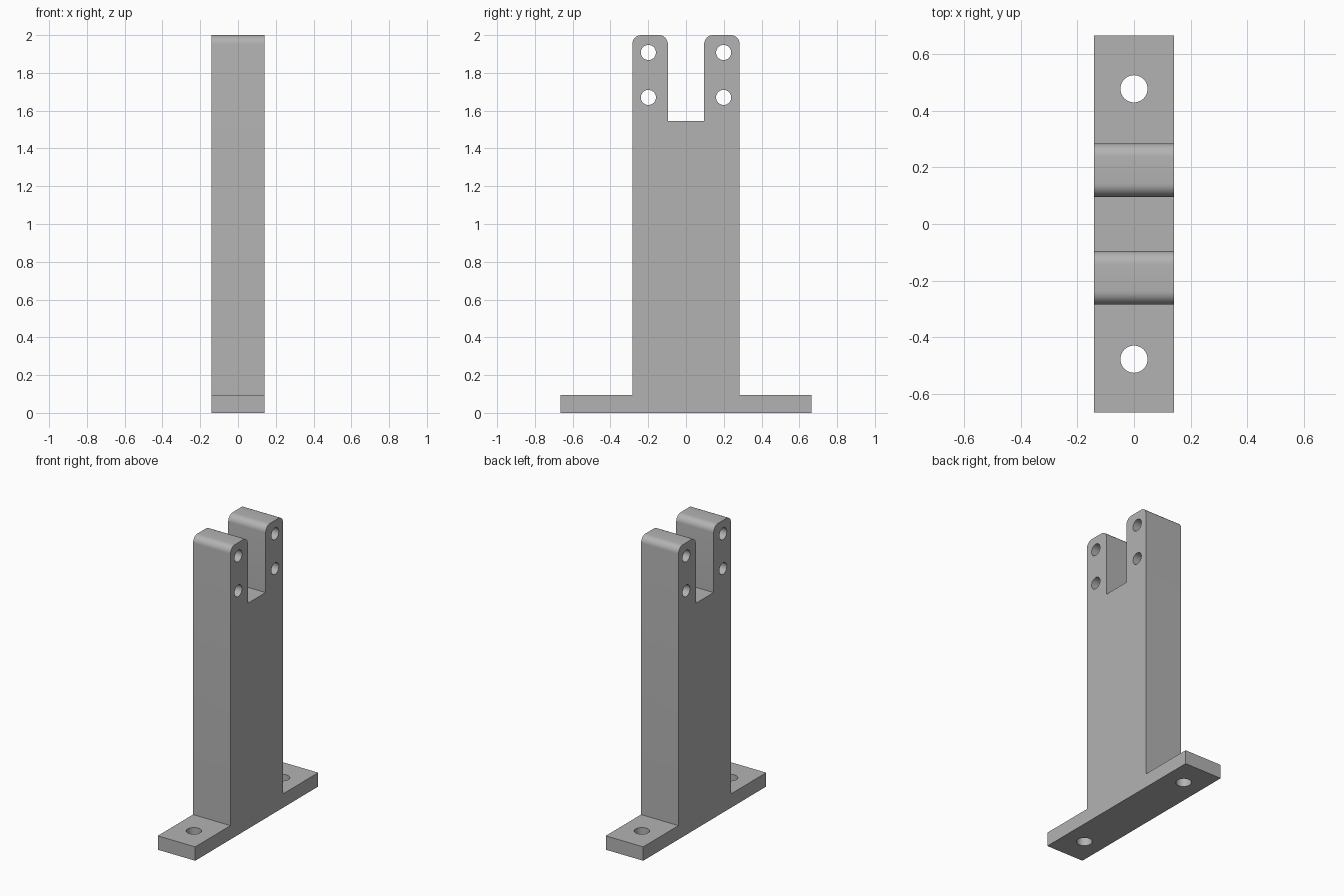
import bpy, bmesh, math

cube = bpy.data.objects.get("Cube")
if cube:
    bpy.data.objects.remove(cube, do_unlink=True)

HALF_WIDTH = 0.1415
FOOT_Y, FOOT_Z = 0.665, 0.095
POST_Y, SLOT_Y, SLOT_Z, TOP_Z = 0.284, 0.096, 1.545, 2.0

grey = bpy.data.materials.new("plain_grey")
grey.use_nodes = True
colour = (0.45, 0.45, 0.45, 1)
grey.diffuse_color = colour
grey.node_tree.nodes["Principled BSDF"].inputs["Base Color"].default_value = colour

# Half profile from slot floor down to the foot, then mirrored
half = [(SLOT_Y, SLOT_Z), (SLOT_Y, TOP_Z), (POST_Y, TOP_Z),
        (POST_Y, FOOT_Z), (FOOT_Y, FOOT_Z), (FOOT_Y, 0)]
profile = half + [(-y, z) for y, z in reversed(half)]

# Slotted post and foot as one extruded body
bm = bmesh.new()
face = bm.faces.new([bm.verts.new((-HALF_WIDTH, y, z)) for y, z in profile])
ext = bmesh.ops.extrude_face_region(bm, geom=[face])
moved = [v for v in ext["geom"] if isinstance(v, bmesh.types.BMVert)]
bmesh.ops.translate(bm, verts=moved, vec=(2 * HALF_WIDTH, 0, 0))

# Rounded prong tops
corners = [e for e in bm.edges
           if all(v.co.z > TOP_Z - 0.001 for v in e.verts)
           and abs(e.verts[0].co.x - e.verts[1].co.x) > 0.1]
bmesh.ops.bevel(bm, geom=corners, offset=0.047, segments=8, profile=0.5, affect='EDGES')
bmesh.ops.recalc_face_normals(bm, faces=bm.faces)
mesh = bpy.data.meshes.new("slotted_post_bracket")
bm.to_mesh(mesh)
bm.free()
mesh.materials.append(grey)
body = bpy.data.objects.new("slotted_post_bracket", mesh)
bpy.context.collection.objects.link(body)


def drill(name, location, radius, rotation=(0, 0, 0)):
    """Cut a round through hole in the body."""
    bpy.ops.mesh.primitive_cylinder_add(vertices=40, radius=radius, depth=0.6,
                                        location=location, rotation=rotation)
    cutter = bpy.context.object
    cutter.name = name
    cutter.hide_render = True
    cutter.data.materials.append(grey)
    mod = body.modifiers.new(name, 'BOOLEAN')
    mod.operation = 'DIFFERENCE'
    mod.solver = 'EXACT'
    mod.object = cutter
    bpy.context.view_layer.objects.active = body
    bpy.ops.object.modifier_apply(modifier=name)
    bpy.data.objects.remove(cutter, do_unlink=True)


# Pin holes across the prongs and bolt holes down through the foot
for side in (-1, 1):
    for z in (1.908, 1.67):
        drill("pin_hole", (0, side * 0.199, z), 0.04, (0, math.pi / 2, 0))
    drill("bolt_hole", (0, side * 0.477, FOOT_Z / 2), 0.048)

bpy.ops.object.select_all(action='DESELECT')
body.select_set(True)
bpy.context.view_layer.objects.active = body
bpy.ops.object.shade_smooth_by_angle(angle=math.radians(30))
